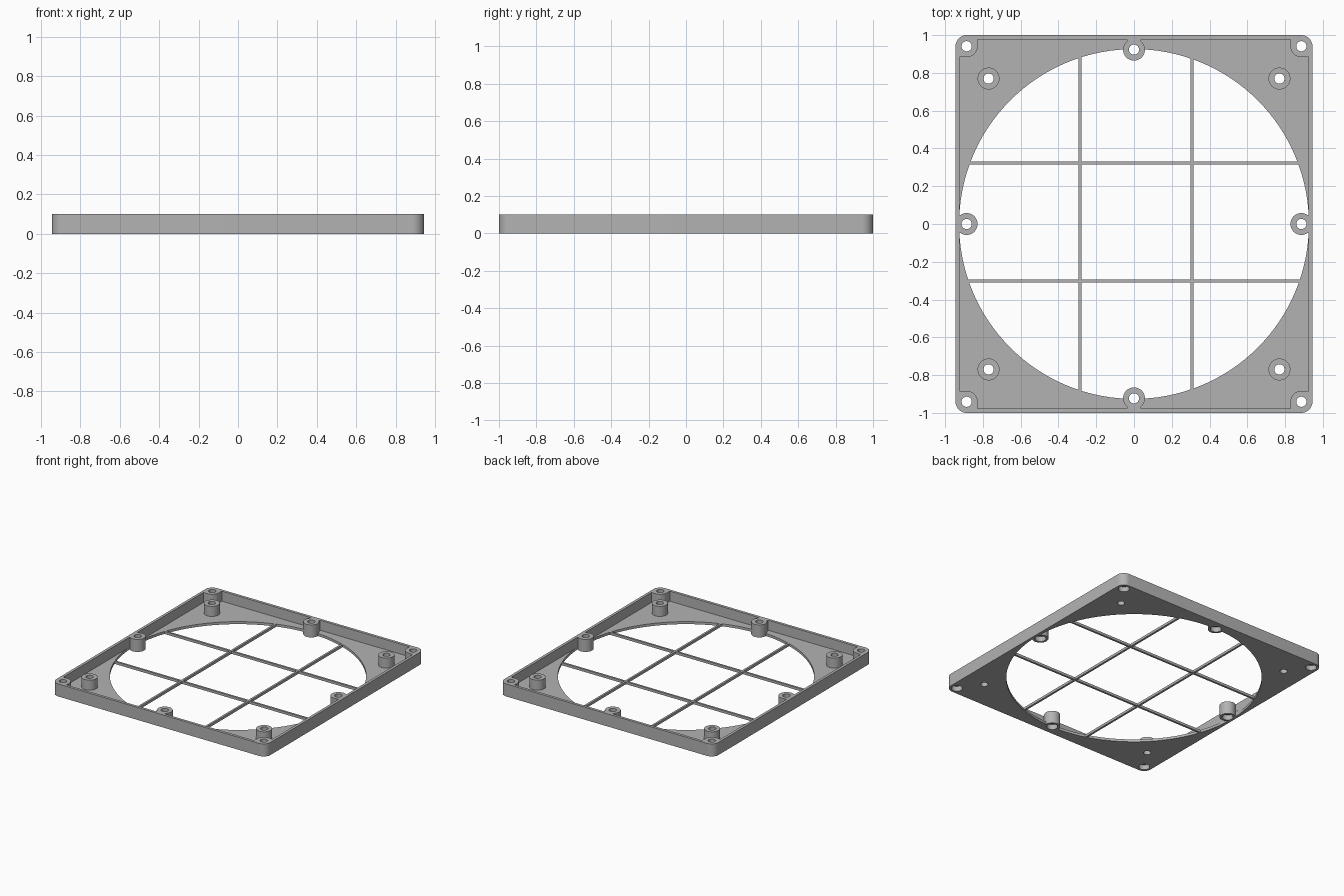
import bpy
import bmesh
from math import cos, sin, pi, sqrt

if "Cube" in bpy.data.objects:
    bpy.data.objects.remove(bpy.data.objects["Cube"])

HX, HY, H = 0.945, 1.0, 0.10        # half width, half depth, height
WALL, FLOOR = 0.022, 0.02           # rim and base plate thickness
R_OPEN, R_CORNER = 0.926, 0.06      # round opening, corner rounding
R_BOSS, R_HOLE, R_BORE = 0.058, 0.027, 0.04

grey = bpy.data.materials.new("Plastic grey")
grey.use_nodes = True
colour = (0.45, 0.45, 0.45, 1)
grey.diffuse_color = colour
grey.node_tree.nodes["Principled BSDF"].inputs["Base Color"].default_value = colour


def prism(name, outline, z0, z1):
    """Extrude a flat outline between two heights."""
    bm = bmesh.new()
    face = bm.faces.new([bm.verts.new((x, y, z0)) for x, y in outline])
    top = bmesh.ops.extrude_face_region(bm, geom=[face])["geom"]
    bmesh.ops.translate(bm, vec=(0, 0, z1 - z0),
                        verts=[v for v in top if isinstance(v, bmesh.types.BMVert)])
    bmesh.ops.recalc_face_normals(bm, faces=bm.faces)
    mesh = bpy.data.meshes.new(name)
    bm.to_mesh(mesh)
    bm.free()
    mesh.materials.append(grey)
    obj = bpy.data.objects.new(name, mesh)
    bpy.context.collection.objects.link(obj)
    return obj


def disc(name, x, y, r, z0, z1, n=40):
    ring = [(x + r * cos(2 * pi * i / n), y + r * sin(2 * pi * i / n)) for i in range(n)]
    return prism(name, ring, z0, z1)


def block(name, x0, x1, y0, y1, z0, z1):
    return prism(name, [(x0, y0), (x1, y0), (x1, y1), (x0, y1)], z0, z1)


def rounded(hx, hy, r, n=10):
    """Outline of a rectangle with rounded corners."""
    pts = []
    for q, (sx, sy) in enumerate([(1, 1), (-1, 1), (-1, -1), (1, -1)]):
        for i in range(n + 1):
            a = (q + i / n) * pi / 2
            pts.append((sx * (hx - r) + r * cos(a), sy * (hy - r) + r * sin(a)))
    return pts


def combine(target, tool, operation):
    """Boolean the tool into the target and discard the tool."""
    mod = target.modifiers.new(operation, "BOOLEAN")
    mod.operation, mod.solver, mod.object = operation, "EXACT", tool
    bpy.context.view_layer.objects.active = target
    bpy.ops.object.modifier_apply(modifier=mod.name)
    bpy.data.objects.remove(tool)


# Tray with a raised rim and a round opening
frame = prism("fan_frame", rounded(HX, HY, R_CORNER), 0, H)
combine(frame, prism("cavity", rounded(HX - WALL, HY - WALL, 0.03), FLOOR, H + 0.1), "DIFFERENCE")
combine(frame, disc("opening", 0, 0, R_OPEN, -0.1, FLOOR + 0.02, 128), "DIFFERENCE")

# Grille bars across the opening
for c in (-0.287, 0.306):
    e = sqrt(R_OPEN ** 2 - c ** 2) + 0.02
    combine(frame, block("bar", c - 0.008, c + 0.008, -e, e, 0, FLOOR), "UNION")
for c in (-0.302, 0.324):
    e = sqrt(R_OPEN ** 2 - c ** 2) + 0.02
    combine(frame, block("bar", -e, e, c - 0.008, c + 0.008, 0, FLOOR), "UNION")

# Screw bosses: corner, inner and mid-side positions
signs = [(sx, sy) for sx in (-1, 1) for sy in (-1, 1)]
corners = [(sx * 0.886, sy * 0.941) for sx, sy in signs]
inner = [(sx * 0.77, sy * 0.77) for sx, sy in signs]
mids = [(0, 0.923), (0, -0.923), (0.886, 0), (-0.886, 0)]
for x, y in corners + inner + mids:
    combine(frame, disc("boss", x, y, R_BOSS, 0, H), "UNION")

# Webs joining the corner and mid-side bosses to the rim
for sx, sy in signs:
    for x0, x1, y0, y1 in ((0.828, 0.89, 0.941, 0.985), (0.886, 0.932, 0.883, 0.945)):
        xs, ys = sorted((sx * x0, sx * x1)), sorted((sy * y0, sy * y1))
        combine(frame, block("web", *xs, *ys, 0.01, H), "UNION")
for s in (-1, 1):
    combine(frame, block("web", -0.038, 0.038, *sorted((s * 0.95, s * 0.985)), 0.01, H), "UNION")

# Screw holes, with wider bores underneath the outer ones
for x, y in corners + inner + mids:
    combine(frame, disc("hole", x, y, R_HOLE, -0.1, H + 0.1, 32), "DIFFERENCE")
for x, y in corners + mids:
    combine(frame, disc("bore", x, y, R_BORE, -0.1, 0.04, 32), "DIFFERENCE")

# Smooth round walls, keep edges crisp
bpy.ops.object.select_all(action="DESELECT")
frame.select_set(True)
bpy.context.view_layer.objects.active = frame
bpy.ops.object.shade_smooth_by_angle(angle=pi / 6)
